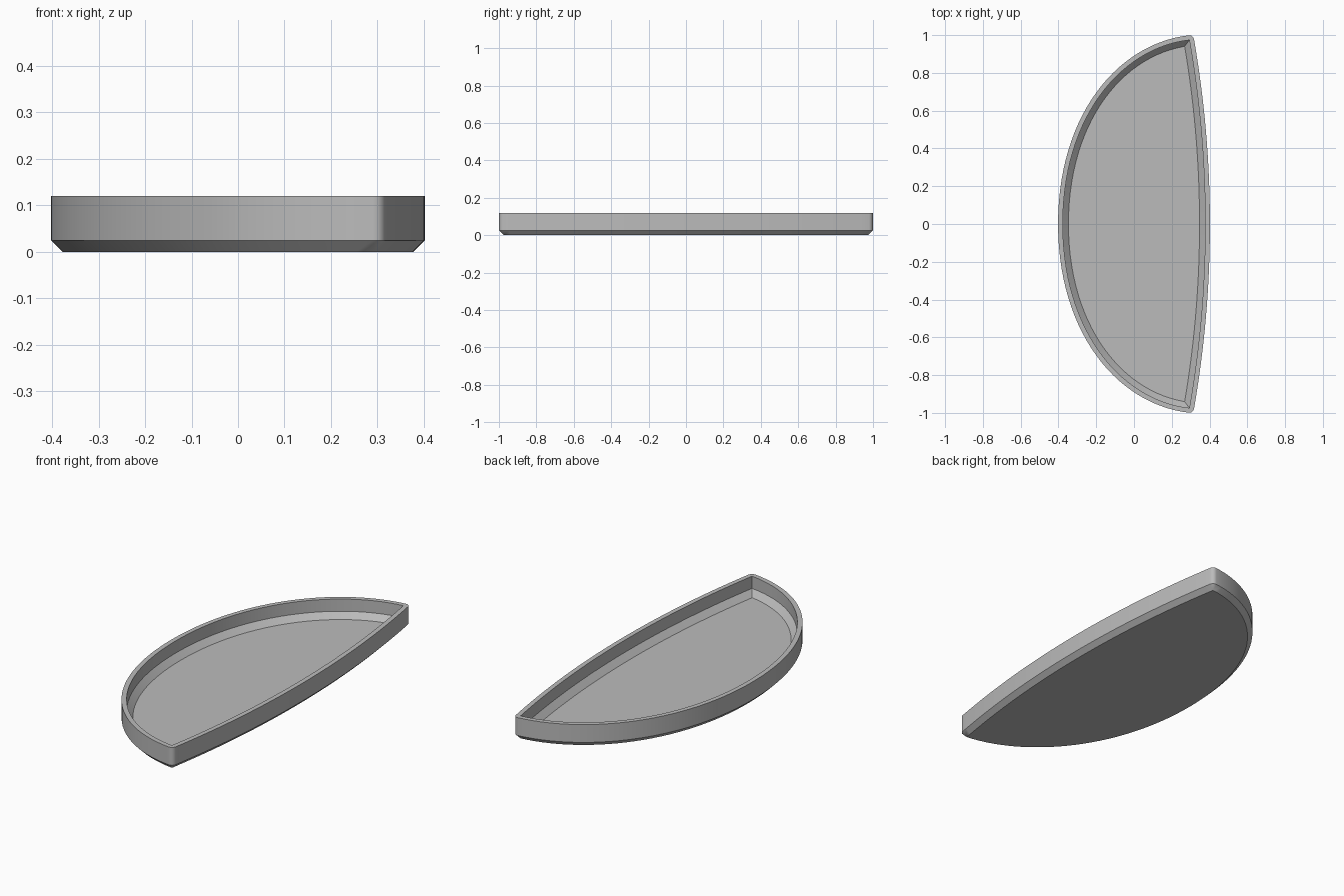
import bpy, bmesh, math
from mathutils import Vector

cube = bpy.data.objects.get("Cube")
if cube:
    bpy.data.objects.remove(cube, do_unlink=True)

WALL, CHAMFER, HEIGHT = 0.025, 0.03, 0.12
SEG, FAN = 28, 6


def bezier(a, b, c, d, t):
    s = 1 - t
    return a * s**3 + b * 3 * s * s * t + c * 3 * s * t * t + d * t**3


# Plan of the upper half: shallow front arc, then deep rounded back curve
tip = Vector((0.293, 0.974))
arc = (Vector((0.377, 0)), Vector((0.377, 0.33)), Vector((0.349, 0.65)), tip)
bow = (tip, Vector((-0.07, 0.932)), Vector((-0.377, 0.565)), Vector((-0.377, 0)))


def sample(curve):
    """Points with outward normals along a counter-clockwise curve."""
    out = []
    for i in range(SEG + 1):
        t = i / SEG
        p = bezier(*curve, t)
        d = bezier(*curve, min(t + 0.001, 1)) - bezier(*curve, max(t - 0.001, 0))
        n = Vector((d.y, -d.x)).normalized()
        out.append((p, n, n))
    return out


# Each entry is point, outward normal, inward offset direction (mitred at the tip)
front, back = sample(arc), sample(bow)
n0, n1 = front[-1][1], back[0][1]
mitre = (n0 + n1) / (1 + n0.dot(n1))
angle0, turn = math.atan2(n0.y, n0.x), n0.angle(n1)
fan = []
for i in range(FAN + 1):
    a = angle0 + turn * i / FAN
    fan.append((tip, Vector((math.cos(a), math.sin(a))), mitre))
half = front[:-1] + fan + back[1:]
flip = lambda v: Vector((v.x, -v.y))
plan = half + [tuple(flip(v) for v in e) for e in reversed(half[1:-1])]

# Rings from the underside, up the outside, over the rim and down to the floor
bm = bmesh.new()


def ring(offset, z, inward=False):
    return [bm.verts.new((*(p + (m if inward else n) * offset), z)) for p, n, m in plan]


rings = [ring(0, 0), ring(WALL, WALL), ring(WALL, HEIGHT), ring(0, HEIGHT),
         ring(0, WALL + CHAMFER), ring(-CHAMFER, WALL, True)]
for low, high in zip(rings, rings[1:]):
    for i in range(len(plan)):
        j = (i + 1) % len(plan)
        bm.faces.new((low[i], low[j], high[j], high[i]))
bm.faces.new(list(reversed(rings[0])))
bm.faces.new(rings[-1])
bmesh.ops.remove_doubles(bm, verts=bm.verts, dist=0.0001)
bmesh.ops.recalc_face_normals(bm, faces=bm.faces)

mesh = bpy.data.meshes.new("half_moon_tray")
bm.to_mesh(mesh)
bm.free()
tray = bpy.data.objects.new("half_moon_tray", mesh)
bpy.context.collection.objects.link(tray)

# Plain grey finish
grey = bpy.data.materials.new("plain_grey")
grey.use_nodes = True
grey.diffuse_color = (0.5, 0.5, 0.5, 1)
grey.node_tree.nodes["Principled BSDF"].inputs["Base Color"].default_value = (0.5, 0.5, 0.5, 1)
mesh.materials.append(grey)

bpy.ops.object.select_all(action="DESELECT")
tray.select_set(True)
bpy.context.view_layer.objects.active = tray
bpy.ops.object.shade_smooth_by_angle(angle=math.radians(30))
